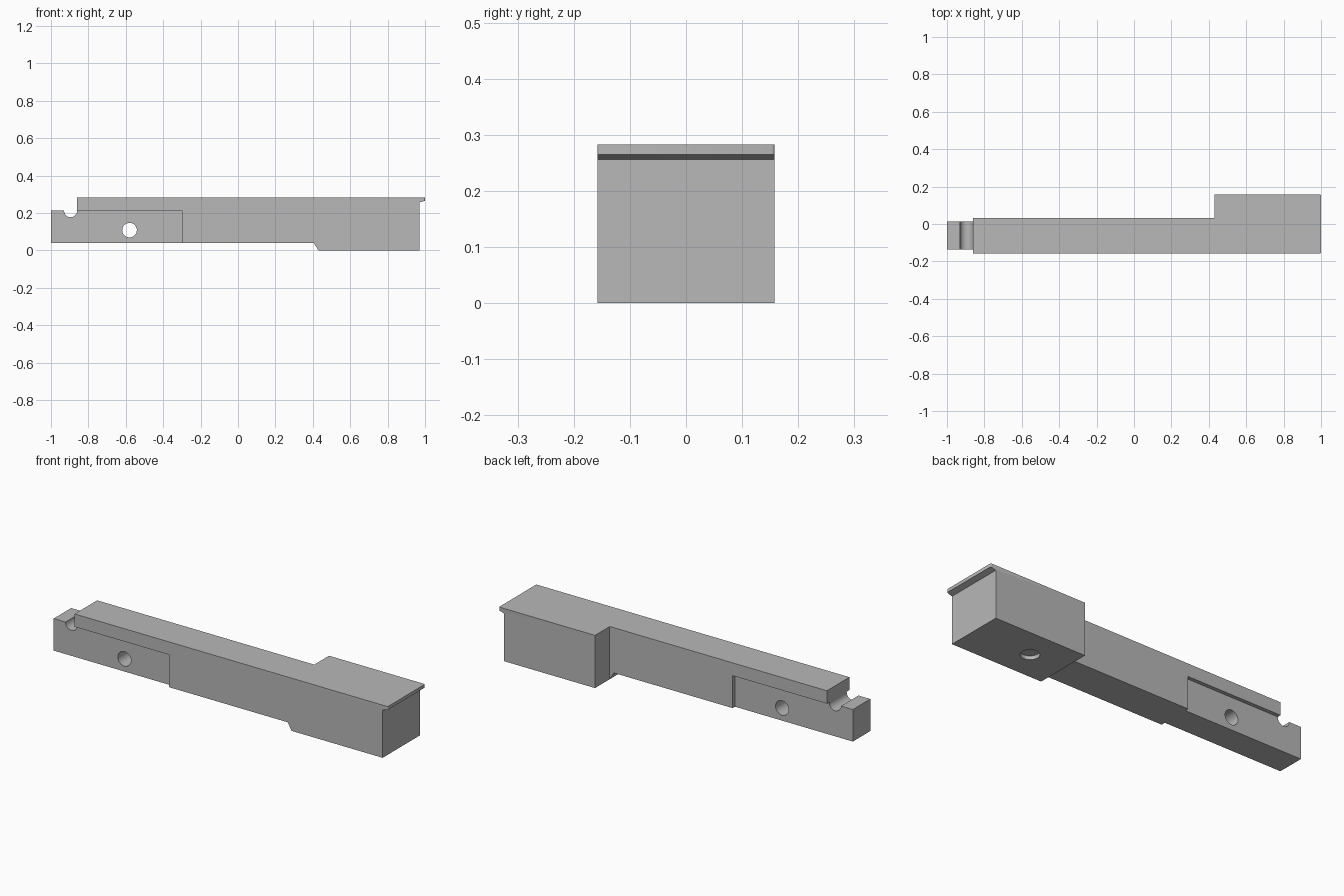
import bpy, bmesh, math
from mathutils import Matrix

if "Cube" in bpy.data.objects:
    bpy.data.objects.remove(bpy.data.objects["Cube"], do_unlink=True)

grey = bpy.data.materials.new("plain grey")
grey.use_nodes = True
colour = (0.48, 0.48, 0.48, 1)
grey.diffuse_color = colour
grey.node_tree.nodes["Principled BSDF"].inputs["Base Color"].default_value = colour


def add_object(name, bm):
    bmesh.ops.recalc_face_normals(bm, faces=bm.faces)
    mesh = bpy.data.meshes.new(name)
    bm.to_mesh(mesh)
    bm.free()
    mesh.materials.append(grey)
    obj = bpy.data.objects.new(name, mesh)
    bpy.context.collection.objects.link(obj)
    return obj


def box(name, low, high):
    bm = bmesh.new()
    bmesh.ops.create_cube(bm, size=1)
    for v in bm.verts:
        v.co = [a if c < 0 else b for c, a, b in zip(v.co, low, high)]
    return add_object(name, bm)


def cylinder(name, centre, radius, depth, turn=0):
    bm = bmesh.new()
    place = Matrix.Translation(centre) @ Matrix.Rotation(turn, 4, "X")
    bmesh.ops.create_cone(bm, cap_ends=True, segments=48, radius1=radius,
                          radius2=radius, depth=depth, matrix=place)
    return add_object(name, bm)


# Side profile: tongue, round groove, top deck, end lip, thick foot
FRONT, BACK, DECK, TONGUE = -0.158, 0.158, 0.283, 0.212
BAR_BACK, STEP_X = 0.033, 0.43
groove = []
for i in range(17):
    a = math.pi * (1 + i / 16)
    groove.append((-0.895 + 0.035 * math.cos(a), TONGUE + 0.035 * math.sin(a)))
profile = [(-1, 0.04), (-1, TONGUE)] + groove + [
    (-0.86, DECK), (1, DECK), (1, 0.265), (0.97, 0.256),
    (0.97, 0), (STEP_X, 0), (0.405, 0.04)]

bm = bmesh.new()
side = bm.faces.new([bm.verts.new((x, FRONT, z)) for x, z in profile])
solid = bmesh.ops.extrude_face_region(bm, geom=[side])
for item in solid["geom"]:
    if isinstance(item, bmesh.types.BMVert):
        item.co.y = BACK
bmesh.ops.recalc_face_normals(bm, faces=bm.faces)

# Slightly rounded upright corners on the lip
corners = [e for e in bm.edges if all(v.co.x > 0.99 for v in e.verts)
           and abs(e.verts[0].co.y - e.verts[1].co.y) < 0.01]
bmesh.ops.bevel(bm, geom=corners, offset=0.005, segments=3, profile=0.5, affect="EDGES")
bar = add_object("stepped_bar", bm)

# Cuts: back relief, both tongue recesses, cross hole, shallow foot hole
cutters = [
    box("back_relief", (-1.1, BAR_BACK, -0.1), (STEP_X, 0.3, 0.4)),
    box("front_recess", (-1.1, -0.3, -0.1), (-0.3, -0.135, TONGUE + 0.002)),
    box("back_recess", (-1.1, 0.013, -0.1), (-0.3, 0.3, TONGUE + 0.002)),
    cylinder("cross_hole", (-0.58, 0, 0.108), 0.039, 1, math.pi / 2),
    cylinder("foot_hole", (0.63, 0, 0), 0.046, 0.04),
]
bpy.ops.object.select_all(action="DESELECT")
bpy.context.view_layer.objects.active = bar
bar.select_set(True)
for cutter in cutters:
    cutter.hide_render = True
    cut = bar.modifiers.new(cutter.name, "BOOLEAN")
    cut.operation = "DIFFERENCE"
    cut.solver = "EXACT"
    cut.object = cutter
    bpy.ops.object.modifier_apply(modifier=cut.name)
    bpy.data.objects.remove(cutter, do_unlink=True)

bpy.ops.object.shade_smooth_by_angle(angle=math.radians(30))
